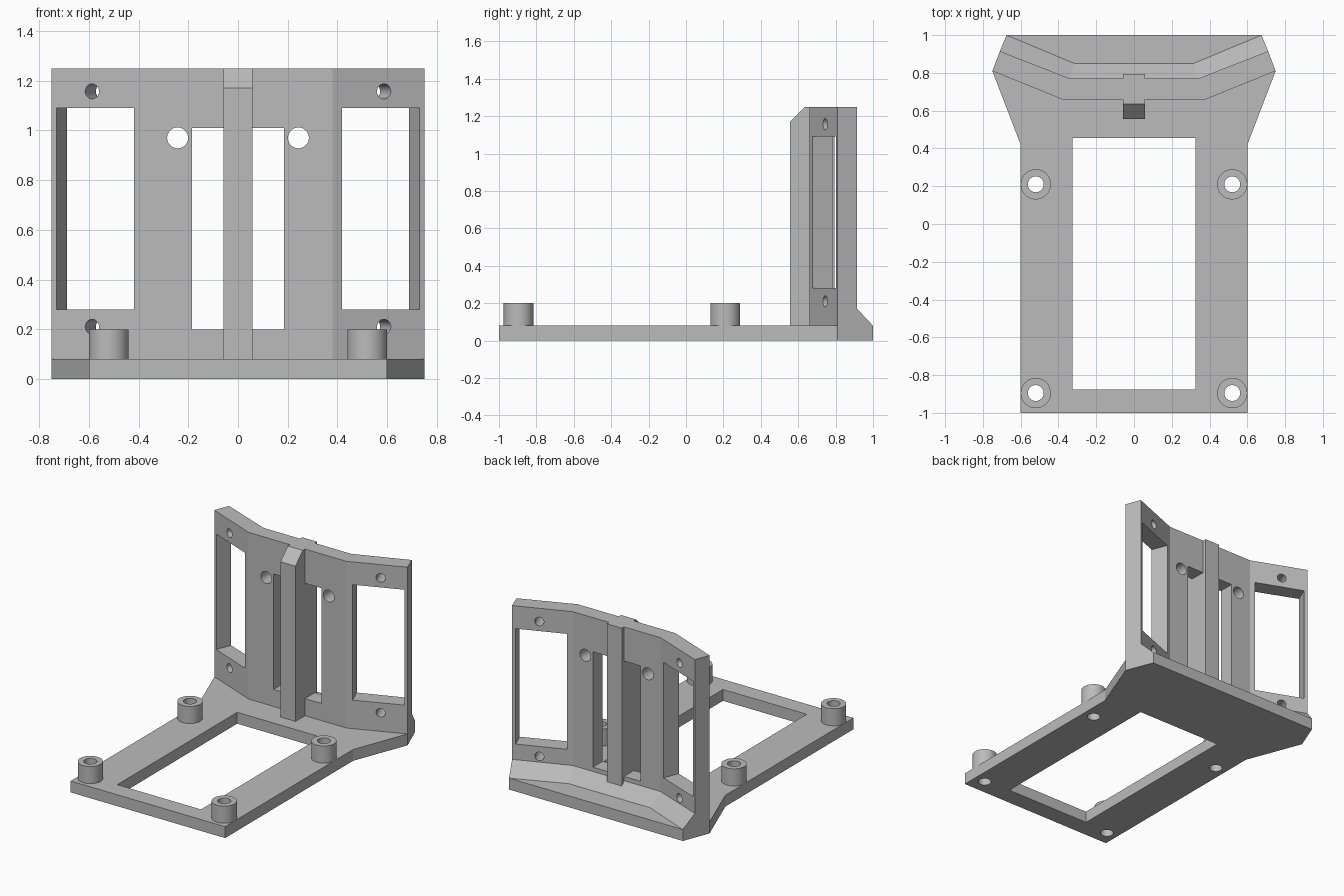
import bpy, bmesh, math
from mathutils import Matrix, Vector

cube = bpy.data.objects.get("Cube")
if cube:
    bpy.data.objects.remove(cube, do_unlink=True)

GREY = (0.5, 0.5, 0.5, 1)
grey = bpy.data.materials.new("plain grey")
grey.use_nodes = True
grey.diffuse_color = GREY
grey.node_tree.nodes["Principled BSDF"].inputs["Base Color"].default_value = GREY


def finish(name, bm):
    bmesh.ops.recalc_face_normals(bm, faces=bm.faces)
    mesh = bpy.data.meshes.new(name)
    bm.to_mesh(mesh)
    bm.free()
    mesh.materials.append(grey)
    ob = bpy.data.objects.new(name, mesh)
    bpy.context.collection.objects.link(ob)
    return ob


def loft(name, sections):
    """Skin a row of matching closed sections and cap both ends."""
    bm = bmesh.new()
    rings = [[bm.verts.new(p) for p in s] for s in sections]
    n = len(rings[0])
    for a, b in zip(rings, rings[1:]):
        for i in range(n):
            j = (i + 1) % n
            bm.faces.new((a[i], a[j], b[j], b[i]))
    bm.faces.new(rings[0])
    bm.faces.new(rings[-1])
    return finish(name, bm)


def box(name, center, size, angle=0):
    bm = bmesh.new()
    m = (Matrix.Translation(center) @ Matrix.Rotation(angle, 4, "Z")
         @ Matrix.Diagonal((*size, 1)))
    bmesh.ops.create_cube(bm, size=1, matrix=m)
    return finish(name, bm)


def rod(name, center, radius, depth, rot=Matrix()):
    bm = bmesh.new()
    bmesh.ops.create_cone(bm, cap_ends=True, segments=48, radius1=radius, radius2=radius,
                          depth=depth, matrix=Matrix.Translation(center) @ rot)
    return finish(name, bm)


def activate(ob):
    bpy.ops.object.select_all(action="DESELECT")
    ob.select_set(True)
    bpy.context.view_layer.objects.active = ob


def cut(ob, cutters):
    activate(ob)
    for c in cutters:
        mod = ob.modifiers.new("cut", "BOOLEAN")
        mod.operation, mod.solver, mod.object = "DIFFERENCE", "EXACT", c
        bpy.ops.object.modifier_apply(modifier=mod.name)
        bpy.data.objects.remove(c, do_unlink=True)
    bpy.ops.object.shade_smooth_by_angle(angle=math.radians(15))


BASE_Z, TOP_Z = 0.08, 1.25
SIDES = (-1, 1)

# Flat base plate with flared rear end
half = [(0.6, -1), (0.6, 0.42), (0.75, 0.81), (0.675, 1)]
outline = half + [(-x, y) for x, y in reversed(half)]
base = loft("base_plate", [[(x, y, z) for x, y in outline] for z in (0, BASE_Z)])
posts = [(s * 0.52, y) for s in SIDES for y in (-0.895, 0.21)]
cut(base, [box("cutter", (0, -0.21, 0), (0.65, 1.33, 1))]
    + [rod("cutter", (x, y, 0), 0.042, 1) for x, y in posts])

# Hollow standoffs
for i, (x, y) in enumerate(posts):
    post = rod(f"standoff_{i + 1}", (x, y, 0.14), 0.08, 0.12)
    cut(post, [rod("cutter", (x, y, 0.14), 0.042, 1)])

# Upright wall with angled wings and a sloped foot behind
front = [(0.38, 0.66), (0.75, 0.81)]
back = [(0.34, 0.77), (0.71, 0.915)]
foot = [(0.315, 0.85), (0.675, 1)]


def section(side, i):
    f, b, c = front[i], back[i], foot[i]
    pts = [(f, BASE_Z), (f, TOP_Z), (b, TOP_Z), (b, 0.17), (c, BASE_Z)]
    return [(side * p[0], p[1], z) for p, z in pts]


wall = loft("upright_wall", [section(-1, 1), section(-1, 0), section(1, 0), section(1, 1)])

upright = Matrix.Rotation(math.pi / 2, 4, "X")
wing = math.atan2(0.15, 0.37)
cutters = [box("cutter", (0, 0.7, 0.605), (0.37, 0.6, 0.81))]
for s in SIDES:
    turn = Matrix.Rotation(s * wing, 4, "Z")
    cutters.append(rod("cutter", (s * 0.243, 0.7, 0.97), 0.042, 0.6, upright))
    # Wing window and its screw holes, square to the wing
    mid = Vector((s * 0.574, 0.739, 0.685))
    cutters.append(box("cutter", mid, (0.337, 0.6, 0.81), s * wing))
    for z in (0.21, 1.157):
        cutters.append(rod("cutter", (s * 0.587, 0.744, z), 0.03, 0.6, turn @ upright))
cut(wall, cutters)

# Central rib with a bevelled top front corner
profile = [(0.555, BASE_Z), (0.555, 1.17), (0.635, TOP_Z), (0.795, TOP_Z), (0.795, BASE_Z)]
loft("centre_rib", [[(x, y, z) for y, z in profile] for x in (-0.058, 0.058)])
